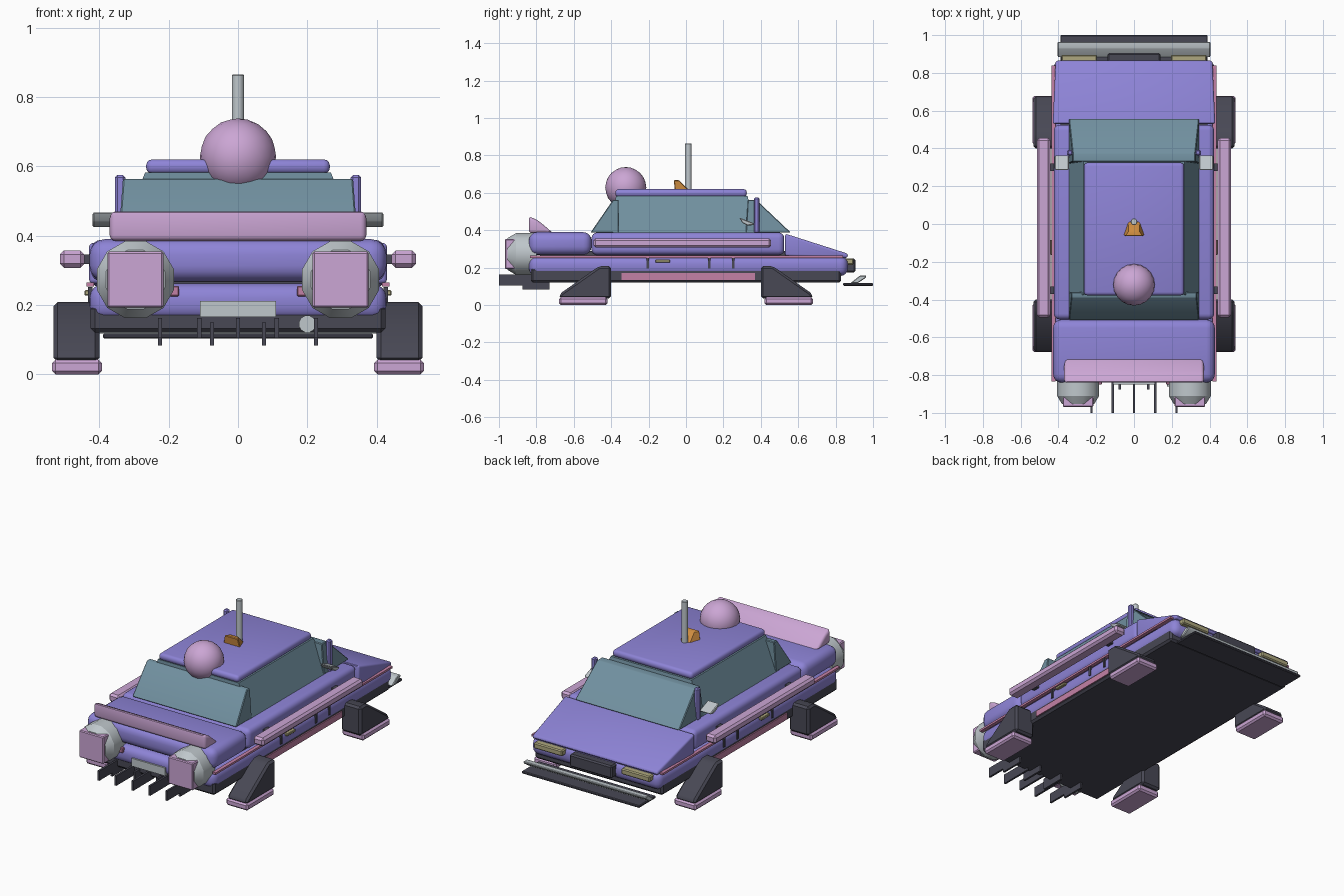
import bpy, bmesh, math
from mathutils import Matrix

if "Cube" in bpy.data.objects:
    bpy.data.objects.remove(bpy.data.objects["Cube"])


def material(name, r, g, b):
    m = bpy.data.materials.new(name)
    m.diffuse_color = (r, g, b, 1)
    m.use_nodes = True
    m.node_tree.nodes["Principled BSDF"].inputs["Base Color"].default_value = m.diffuse_color
    return m


PURPLE = material("purple paint", .27, .23, .68)
PINK = material("pale pink", .60, .38, .66)
ROSE = material("rose trim", .55, .22, .38)
GLASS = material("blue grey glass", .165, .28, .35)
DARK = material("dark metal", .065, .065, .09)
GREY = material("light metal", .52, .57, .60)
YELLOW = material("dull yellow lamp", .42, .39, .21)
ORANGE = material("orange beacon", .61, .26, .05)


def finish(name, bm, mat, bevel=0, segs=1):
    """Bevel, shade and link a bmesh as one coloured object."""
    bmesh.ops.recalc_face_normals(bm, faces=bm.faces)
    if bevel:
        bmesh.ops.bevel(bm, geom=bm.edges[:], offset=bevel, segments=segs,
                        profile=.5, affect='EDGES', clamp_overlap=True)
    me = bpy.data.meshes.new(name)
    bm.to_mesh(me)
    bm.free()
    me.materials.append(mat)
    ob = bpy.data.objects.new(name, me)
    bpy.context.collection.objects.link(ob)
    bpy.ops.object.select_all(action='DESELECT')
    ob.select_set(True)
    bpy.context.view_layer.objects.active = ob
    bpy.ops.object.shade_smooth_by_angle(angle=math.radians(32))
    return ob


def loft(name, ring_a, ring_b, mat, bevel=0, segs=1):
    """Solid between two matching rings of points."""
    bm = bmesh.new()
    a = [bm.verts.new(p) for p in ring_a]
    b = [bm.verts.new(p) for p in ring_b]
    bm.faces.new(a)
    bm.faces.new(b[::-1])
    for i in range(len(a)):
        j = (i + 1) % len(a)
        bm.faces.new((a[j], a[i], b[i], b[j]))
    return finish(name, bm, mat, bevel, segs)


def rect(x0, x1, y0, y1, z):
    return [(x0, y0, z), (x1, y0, z), (x1, y1, z), (x0, y1, z)]


def box(name, x, y, z, mat, bevel=0, segs=1):
    return loft(name, rect(*x, *y, z[0]), rect(*x, *y, z[1]), mat, bevel, segs)


def prism(name, x, profile, mat, bevel=0, segs=1):
    """Side profile of (y, z) points extruded across x."""
    return loft(name, [(x[0], *p) for p in profile], [(x[1], *p) for p in profile],
                mat, bevel, segs)


def cyl(name, centre, r0, r1, length, sides, mat, axis='Z', bevel=0):
    bm = bmesh.new()
    rot = Matrix.Rotation(math.pi / 2, 4, 'X') if axis == 'Y' else Matrix()
    spin = Matrix.Rotation(math.pi / sides, 4, 'Z')
    bmesh.ops.create_cone(bm, cap_ends=True, segments=sides, radius1=r0, radius2=r1,
                          depth=length, matrix=Matrix.Translation(centre) @ rot @ spin)
    return finish(name, bm, mat, bevel)


# Chassis and lower body
box("chassis", (-.425, .425), (-.83, .83), (.12, .20), DARK, .012)
box("lower_body", (-.428, .428), (-.84, .865), (.155, .262), PURPLE, .042, 4)
box("body_core", (-.39, .39), (-.78, .78), (.24, .29), DARK)

# Upper body: rear deck, middle, hood
box("rear_deck", (-.428, .428), (-.84, -.505), (.268, .39), PURPLE, .045, 4)
box("middle_body", (-.424, .424), (-.505, .525), (.268, .388), PURPLE, .03, 4)
hood_back = [(-.43, .53, .262), (.43, .53, .262), (.43, .53, .382), (-.43, .53, .382)]
hood_front = [(-.415, .865, .252), (.415, .865, .252), (.415, .865, .275), (-.415, .865, .275)]
loft("hood", hood_back, hood_front, PURPLE, .022, 3)

# Glass cabin and roof
loft("cabin_glass", rect(-.345, .345, -.39, .37, .385),
     rect(-.268, .268, -.375, .33, .582), GLASS)
loft("windshield", rect(-.345, .345, .32, .56, .388),
     rect(-.325, .325, .33, .375, .563), GLASS, .004)
loft("rear_window", rect(-.345, .345, -.51, -.36, .388),
     rect(-.332, .332, -.39, -.36, .563), GLASS, .004)
box("roof", (-.265, .265), (-.378, .325), (.578, .62), PURPLE, .018, 3)

# Roof equipment
bm = bmesh.new()
bmesh.ops.create_icosphere(bm, subdivisions=3, radius=.11,
                           matrix=Matrix.Translation((0, -.322, .628)))
finish("roof_dome", bm, PINK)
cyl("antenna", (0, .012, .735), .019, .019, .26, 8, GREY, bevel=.003)
loft("roof_beacon",
     [(-.055, -.06, .615), (.055, -.06, .615), (.03, .015, .615), (-.03, .015, .615)],
     [(-.045, -.065, .668), (.045, -.065, .668), (.025, -.038, .668), (-.025, -.038, .668)],
     ORANGE, .004)

# Rear spoiler
prism("spoiler", (-.37, .37), [(-.84, .385), (-.71, .385), (-.79, .452), (-.84, .475)],
      PINK, .016, 3)

# Rear plate and exhaust
box("rear_plate", (-.11, .11), (-.85, -.83), (.165, .212), GREY)
cyl("exhaust", (.2, -.835, .145), .025, .025, .05, 12, GREY, 'Y')

# Rear fins: upper row and lower row
for x in (-.225, -.112, 0, .112, .225):
    box("upper_fin", (x - .006, x + .006), (-1, -.80), (.105, .163), DARK)
for x in (-.225, -.075, .075, .225):
    box("lower_fin", (x - .006, x + .006), (-.875, -.73), (.083, .15), DARK)

# Front bumper plate with its slanted blade, and grille
box("bumper_plate", (-.39, .39), (.84, 1), (.103, .118), DARK, .004)
prism("bumper_blade", (-.405, .405),
      [(.88, .118), (.92, .118), (.96, .145), (.965, .158), (.93, .158)], GREY, .004)
box("grille", (-.14, .14), (.85, .905), (.175, .25), DARK, .008)

for s in (-1, 1):
    def sx(a, b):
        return tuple(sorted((s * a, s * b)))

    # Headlamps and tail lamps
    box("headlamp", sx(.195, .385), (.85, .895), (.215, .25), YELLOW, .006)
    box("tail_lamp", sx(.17, .36), (-.85, -.83), (.225, .255), ROSE, .003)

    # Thrusters: barrel, tapered rim and square nozzle
    cyl("thruster_barrel", (s * .296, -.855, .273), .115, .115, .11, 12, GREY, 'Y')
    cyl("thruster_rim", (s * .296, -.932, .273), .115, .088, .044, 12, GREY, 'Y')
    box("thruster_nozzle", (s * .296 - .081, s * .296 + .081), (-.968, -.90),
        (.192, .354), PINK, .005)

    # Side rails and trim strips
    box("side_rail", sx(.443, .514), (-.495, .455), (.307, .357), PINK, .012)
    for y in (-.35, .3):
        box("rail_mount", sx(.41, .45), (y - .02, y + .02), (.318, .345), DARK)
    box("trim_strip", sx(.415, .437), (-.835, .84), (.253, .265), ROSE)
    box("lower_strip", sx(.41, .432), (-.345, .37), (.135, .172), ROSE)

    # Door seams and handle
    for y in (-.205, .125, .252):
        box("door_seam", sx(.42, .433), (y - .007, y + .007), (.195, .252), DARK)
    box("door_handle", sx(.42, .443), (-.163, -.085), (.227, .243), YELLOW, .003)

    # Window posts and mirrors
    box("window_post", sx(.325, .355), (.363, .393), (.385, .575), PURPLE, .007)
    prism("mirror", sx(.345, .42),
          [(.285, .468), (.30, .44), (.33, .425), (.362, .428), (.362, .438)], GREY, .004)

    # Landing legs and feet, front and back
    for t in (-1, 1):
        leg = [(t * .40, .208), (t * .40, .035), (t * .675, .035), (t * .675, .06),
               (t * .465, .208)]
        prism("landing_leg", sx(.40, .532), leg, DARK, .012)
        box("landing_foot", sx(.392, .537), tuple(sorted((t * .42, t * .678))),
            (0, .042), PINK, .01)
